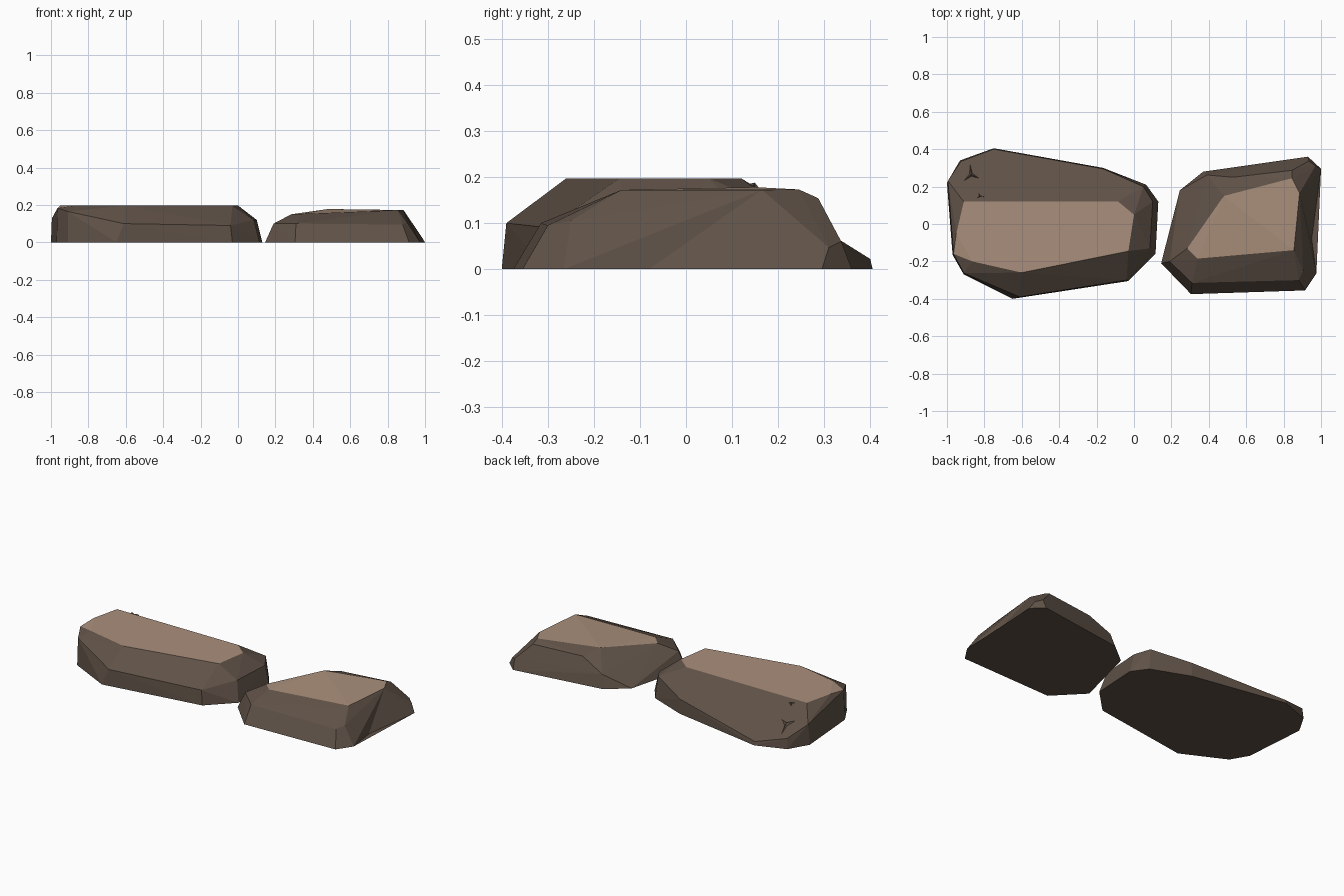
import bpy, bmesh, math
from mathutils import Vector

if "Cube" in bpy.data.objects:
    bpy.data.objects.remove(bpy.data.objects["Cube"])


def material(name, rgb):
    m = bpy.data.materials.new(name)
    m.diffuse_color = (*rgb, 1)
    m.use_nodes = True
    m.node_tree.nodes["Principled BSDF"].inputs["Base Color"].default_value = m.diffuse_color
    return m


DARK = material("dark_brown_rock", (0.115, 0.083, 0.063))
TAN = material("tan_rock_top", (0.40, 0.275, 0.20))


def finish(name, bm):
    bmesh.ops.recalc_face_normals(bm, faces=bm.faces)
    # nearly level upper faces are tan, all others dark
    for f in bm.faces:
        f.material_index = int(f.normal.z > 0.97 and f.calc_center_median().z > 0.14)
    me = bpy.data.meshes.new(name)
    bm.to_mesh(me)
    bm.free()
    me.materials.append(DARK)
    me.materials.append(TAN)
    ob = bpy.data.objects.new(name, me)
    bpy.context.collection.objects.link(ob)
    return ob


def rock(name, base, mid, top, dent=None):
    """Faceted boulder: hull of a base outline, shoulder points and a top outline."""
    bm = bmesh.new()
    for p in [(x, y, 0) for x, y in base] + mid + top:
        bm.verts.new(p)
    res = bmesh.ops.convex_hull(bm, input=bm.verts)
    loose = [v for v in bm.verts if not v.link_faces]
    bmesh.ops.delete(bm, geom=loose, context='VERTS')
    if dent:
        # push the middle of one base edge inwards
        a, b, to = dent
        def near(p):
            return min(bm.verts, key=lambda v: (v.co - Vector((*p, 0))).length)
        va, vb = near(a), near(b)
        e = bm.edges.get((va, vb))
        if e:
            _, nv = bmesh.utils.edge_split(e, va, 0.5)
            nv.co = (*to, 0)
            bmesh.ops.triangulate(bm, faces=[f for f in bm.faces if len(f.verts) > 3])
    bmesh.ops.dissolve_limit(bm, angle_limit=math.radians(0.5),
                             verts=bm.verts, edges=bm.edges)
    return finish(name, bm)


def slope(y):
    """Height of the long back slope of the left rock."""
    return 0.197 - 0.625 * (y - 0.12)


# Large left rock
rock("large_rock",
     base=[(-1, .22), (-.93, .34), (-.75, .405), (-.165, .30), (.065, .21), (.13, .12),
           (.115, -.16), (-.03, -.305), (-.65, -.40), (-.91, -.27), (-.97, -.165)],
     mid=[(-.995, .23, slope(.23)), (-.925, .335, slope(.335)), (-.75, .40, slope(.40)),
          (-.165, .295, slope(.295)), (.05, .2, .135), (.1, .12, .12), (.085, -.13, .12),
          (-.04, -.30, .09), (-.61, -.39, .1), (-.91, -.262, .165), (-.965, -.16, .183)],
     top=[(x, y, .197) for x, y in [(-.91, .12), (-.085, .12), (0, .05), (-.03, -.145),
                                    (-.6, -.26), (-.865, -.2), (-.95, -.05)]])

# Small right rock, with a hollow in its right side
rock("small_rock",
     base=[(.145, -.21), (.245, .18), (.37, .28), (.93, .36), (1, .295),
           (.975, -.265), (.915, -.355), (.305, -.375)],
     mid=[(.19, -.2, .1), (.31, -.315, .1), (.88, -.3, .095), (.905, -.25, .105),
          (.39, .262, .08), (.53, .25, .15), (.845, .287, .154),
          (.935, .337, .06), (.97, .31, .047)],
     top=[(.285, -.13, .15), (.34, -.185, .152), (.855, -.14, .172),
          (.885, .165, .172), (.845, .245, .173), (.48, .15, .178)],
     dent=((1, .295), (.975, -.265), (.95, -.08)))


# Little three-pointed chips on the back slope
def chip(name, tips, height):
    bm = bmesh.new()
    c = sum((Vector(t) for t in tips), Vector((0, 0))) / 3
    ring = []
    for i, t in enumerate(tips):
        t, n = Vector(t), Vector(tips[(i + 1) % 3])
        inner = c + ((t + n) / 2 - c) * 0.35
        ring += [bm.verts.new((p.x, p.y, slope(p.y) - 0.001)) for p in (t, inner)]
    apex = bm.verts.new((c.x, c.y, slope(c.y) + height))
    for i in range(6):
        bm.faces.new((ring[i], ring[(i + 1) % 6], apex))
    bm.faces.new(ring[::-1])
    finish(name, bm)


chip("large_chip", [(-.877, .325), (-.912, .228), (-.825, .243)], 0.014)
chip("small_chip", [(-.832, .166), (-.84, .137), (-.80, .145)], 0.009)
